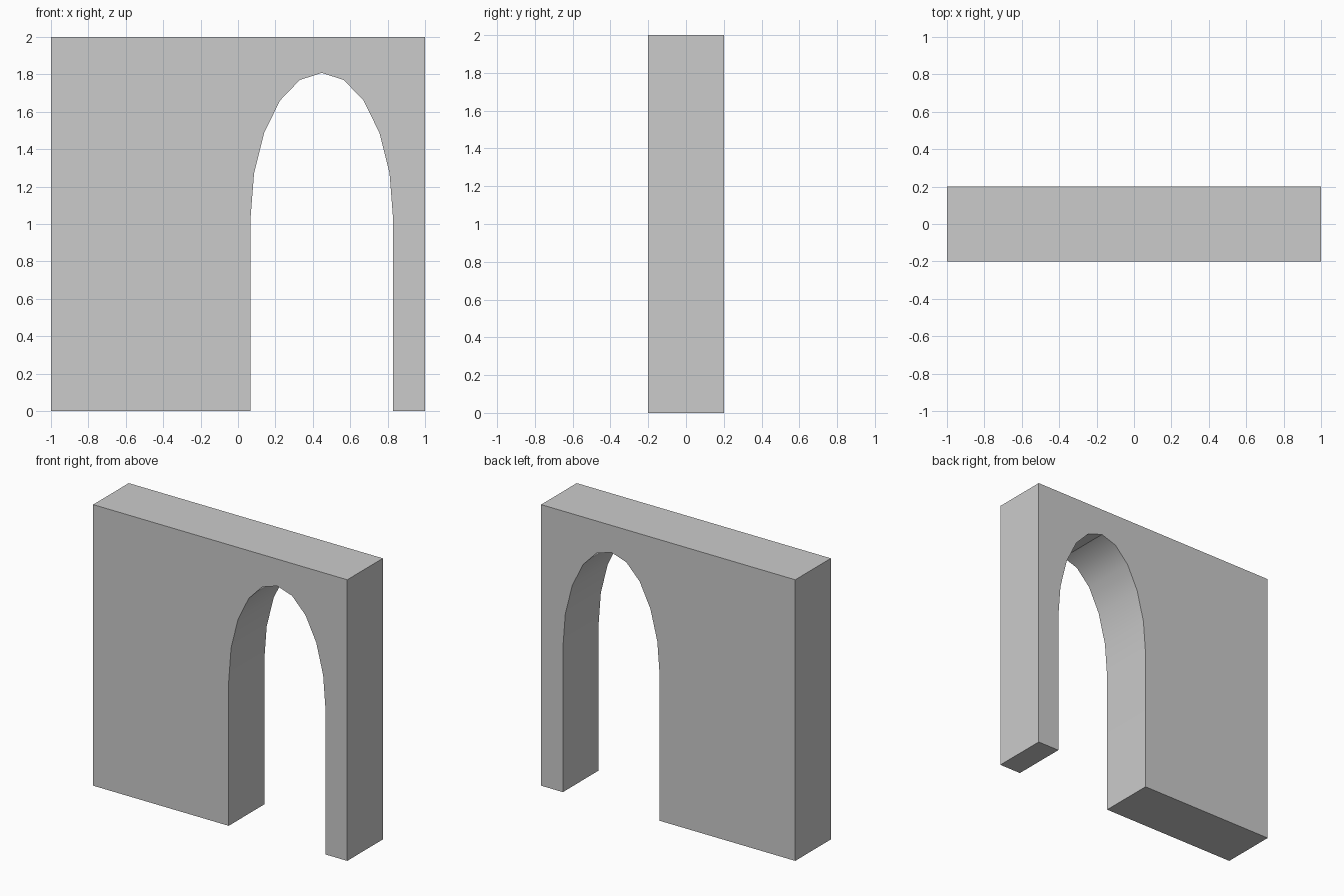
import bpy, bmesh
from math import sin, cos, pi, radians

if "Cube" in bpy.data.objects:
    bpy.data.objects.remove(bpy.data.objects["Cube"])

HALF_WIDTH, HEIGHT, DEPTH = 1.0, 2.0, 0.4
ARCH_X, ARCH_R = 0.448, 0.381       # opening centre and half width
SPRING_Z, ARCH_RISE = 1.03, 0.778   # where the curve starts, and its rise
SEGMENTS = 10

# Front profile: wall outline with an elliptical arched doorway
arch = [(ARCH_X + ARCH_R * cos(pi * i / SEGMENTS),
         SPRING_Z + ARCH_RISE * sin(pi * i / SEGMENTS))
        for i in range(SEGMENTS + 1)]
profile = ([(-HALF_WIDTH, 0), (ARCH_X - ARCH_R, 0)] + arch[::-1] +
           [(ARCH_X + ARCH_R, 0), (HALF_WIDTH, 0),
            (HALF_WIDTH, HEIGHT), (-HALF_WIDTH, HEIGHT)])

# Wall: extrude the profile through its thickness
bm = bmesh.new()
face = bm.faces.new([bm.verts.new((x, -DEPTH / 2, z)) for x, z in profile])
ext = bmesh.ops.extrude_face_region(bm, geom=[face], use_keep_orig=True)
bmesh.ops.translate(bm, vec=(0, DEPTH, 0),
                    verts=[g for g in ext["geom"] if isinstance(g, bmesh.types.BMVert)])
bmesh.ops.recalc_face_normals(bm, faces=bm.faces[:])
mesh = bpy.data.meshes.new("arched_wall")
bm.to_mesh(mesh)
bm.free()
wall = bpy.data.objects.new("arched_wall", mesh)
bpy.context.collection.objects.link(wall)

# Smooth the arch underside, keep corners sharp
bpy.context.view_layer.objects.active = wall
wall.select_set(True)
bpy.ops.object.shade_smooth_by_angle(angle=radians(30))
